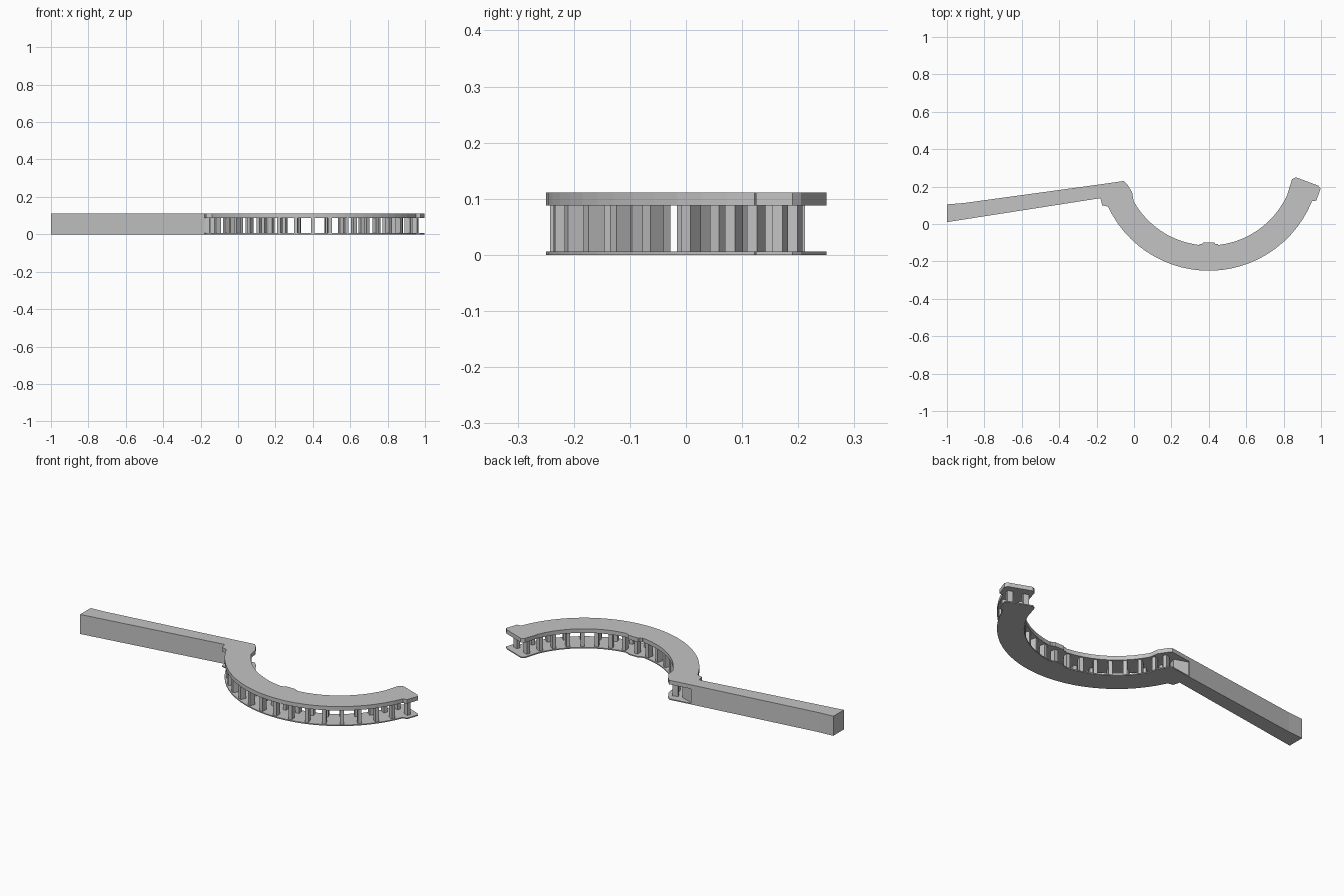
import bpy, bmesh, math

if "Cube" in bpy.data.objects:
    bpy.data.objects.remove(bpy.data.objects["Cube"])

CX, CY = 0.4, 0.345          # centre of the curved wall
R_OUT, R_IN = 0.595, 0.46
Z_FLOOR, Z_CEIL, Z_TOP = 0.006, 0.088, 0.111

grey = bpy.data.materials.new("light grey")
grey.diffuse_color = (0.55, 0.55, 0.55, 1)
grey.use_nodes = True
grey.node_tree.nodes["Principled BSDF"].inputs["Base Color"].default_value = grey.diffuse_color


def polar(r, deg):
    a = math.radians(deg)
    return (CX + r * math.cos(a), CY + r * math.sin(a))


def arc(r, a0, a1, n):
    return [polar(r, a0 + (a1 - a0) * i / n) for i in range(n + 1)]


def add_prism(bm, pts, z0, z1):
    lo = [bm.verts.new((x, y, z0)) for x, y in pts]
    hi = [bm.verts.new((x, y, z1)) for x, y in pts]
    bm.faces.new(lo[::-1])
    bm.faces.new(hi)
    n = len(pts)
    for i in range(n):
        j = (i + 1) % n
        bm.faces.new((lo[i], lo[j], hi[j], hi[i]))


def make(name, prisms):
    bm = bmesh.new()
    for pts, z0, z1 in prisms:
        add_prism(bm, pts, z0, z1)
    bmesh.ops.recalc_face_normals(bm, faces=bm.faces)
    me = bpy.data.meshes.new(name)
    bm.to_mesh(me)
    bm.free()
    me.materials.append(grey)
    ob = bpy.data.objects.new(name, me)
    bpy.context.collection.objects.link(ob)
    return ob


# Curved slab outline with wider end pads and a small tab at mid span
right_pad = [(0.975, 0.125), (0.998, 0.19), (0.985, 0.205), (0.865, 0.25),
             (0.845, 0.24), (0.822, 0.165)]
left_pad = [(-0.005, 0.14), (-0.01, 0.17), (-0.035, 0.21), (-0.055, 0.23),
            (-0.18, 0.212), (-0.18, 0.14), (-0.17, 0.10)]
tab = [(0.45, -0.112), (0.45, -0.107), (0.435, -0.107), (0.43, -0.099),
       (0.37, -0.099), (0.365, -0.107), (0.35, -0.107), (0.35, -0.112)]
outline = (arc(R_OUT, 205, 338, 26) + right_pad
           + arc(R_IN, 336, 277, 11) + tab
           + arc(R_IN, 263, 209, 10) + left_pad)

make("top_slab", [(outline, Z_CEIL, Z_TOP)])
make("base_plate", [(outline, 0, Z_FLOOR)])

# Straight solid wall and its angled end between the slabs
make("straight_wall", [([(-1, 0.01), (-0.18, 0.138), (-0.18, 0.212),
                         (-0.91, 0.112), (-1, 0.105)], 0, Z_TOP)])
make("wall_end", [([(-0.18, 0.138), (-0.12, 0.135), (-0.105, 0.18),
                    (-0.18, 0.205)], Z_FLOOR, Z_CEIL)])


# Two rows of posts standing between the slabs
def post(r0, r1, deg, w):
    a = math.radians(deg)
    tx, ty = -math.sin(a) * w / 2, math.cos(a) * w / 2
    (x0, y0), (x1, y1) = polar(r0, deg), polar(r1, deg)
    return [(x0 - tx, y0 - ty), (x1 - tx, y1 - ty),
            (x1 + tx, y1 + ty), (x0 + tx, y0 + ty)]


angles = [270 + 9 * i for i in range(-7, 8)]
make("outer_posts", [(post(0.555, 0.587, a, 0.02), Z_FLOOR, Z_CEIL) for a in angles])
make("inner_posts", [(post(0.468, 0.5, a, 0.02), Z_FLOOR, Z_CEIL) for a in angles])

# Extra posts under the end pads
make("pad_posts", [(post(r, r + 0.03, a, 0.02), Z_FLOOR, Z_CEIL)
                   for r in (0.475, 0.56) for a in (342, 200)])
